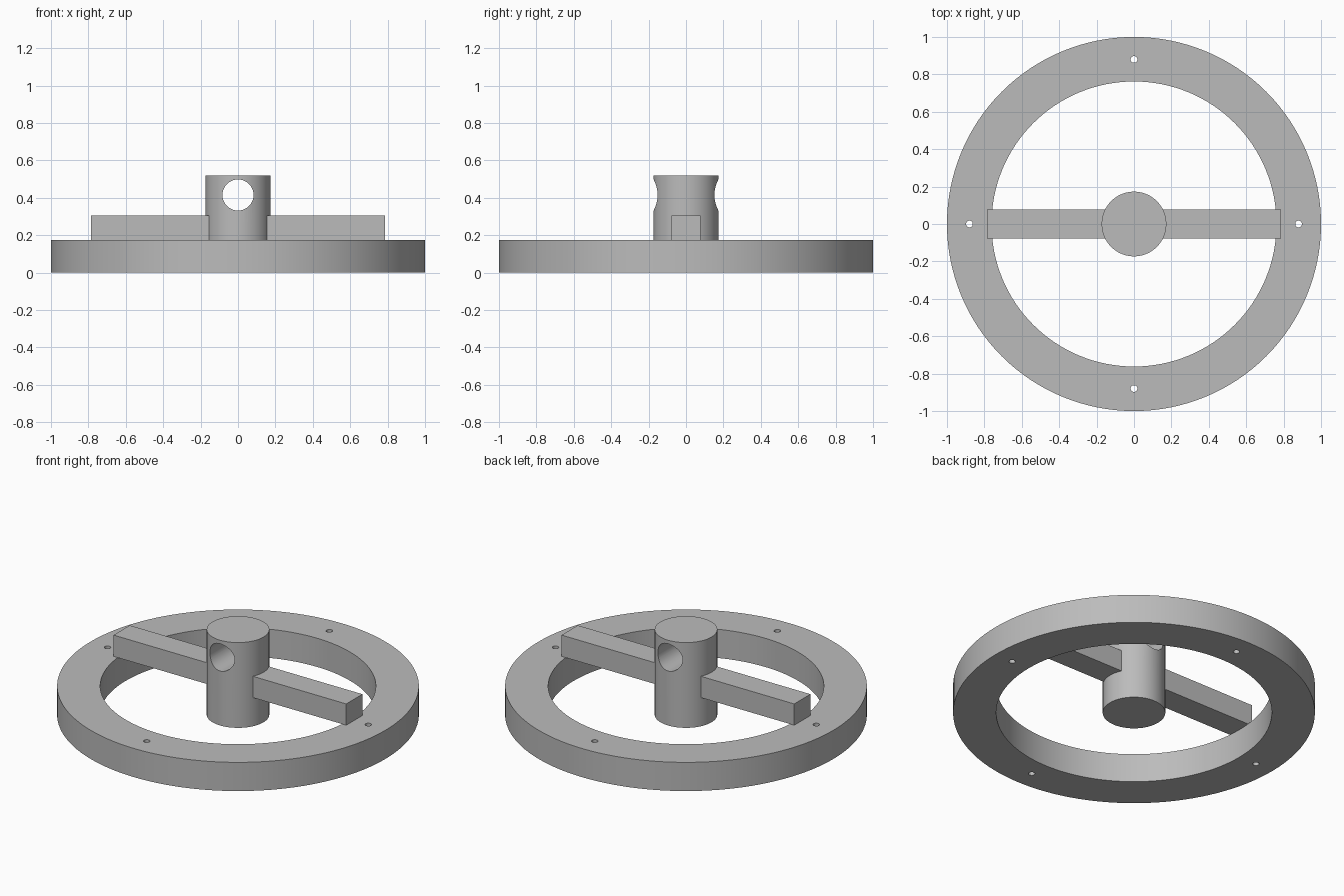
import bpy
import bmesh
import math
from mathutils import Matrix, Vector

if "Cube" in bpy.data.objects:
    bpy.data.objects.remove(bpy.data.objects["Cube"], do_unlink=True)

RING_HEIGHT = 0.175
HUB_HEIGHT = 0.52

grey = bpy.data.materials.new("plain grey")
grey.use_nodes = True
grey.diffuse_color = (0.5, 0.5, 0.5, 1)
grey.node_tree.nodes["Principled BSDF"].inputs["Base Color"].default_value = (0.5, 0.5, 0.5, 1)


def add_object(name, bm):
    mesh = bpy.data.meshes.new(name)
    bm.to_mesh(mesh)
    bm.free()
    mesh.materials.append(grey)
    obj = bpy.data.objects.new(name, mesh)
    bpy.context.collection.objects.link(obj)
    return obj


def cylinder(name, radius, depth, centre, segments=96, along_y=False):
    bm = bmesh.new()
    turn = Matrix.Rotation(math.pi / 2 if along_y else 0, 4, "X")
    bmesh.ops.create_cone(bm, cap_ends=True, segments=segments, radius1=radius,
                          radius2=radius, depth=depth,
                          matrix=Matrix.Translation(centre) @ turn)
    return add_object(name, bm)


def select_only(obj):
    bpy.ops.object.select_all(action="DESELECT")
    obj.select_set(True)
    bpy.context.view_layer.objects.active = obj


def cut(target, cutter):
    cutter.hide_render = True
    mod = target.modifiers.new("cut", "BOOLEAN")
    mod.operation = "DIFFERENCE"
    mod.solver = "EXACT"
    mod.object = cutter
    select_only(target)
    bpy.ops.object.modifier_apply(modifier=mod.name)
    bpy.data.objects.remove(cutter, do_unlink=True)


def smooth(obj):
    select_only(obj)
    bpy.ops.object.shade_smooth_by_angle(angle=math.radians(30))


# Flat base ring with four small screw holes
middle = RING_HEIGHT / 2
ring = cylinder("base_ring", 1, RING_HEIGHT, (0, 0, middle), 128)
cut(ring, cylinder("opening_cutter", 0.762, 1, (0, 0, middle), 128))
for i in range(4):
    spot = Matrix.Rotation(i * math.pi / 2, 3, "Z") @ Vector((0.88, 0, middle))
    cut(ring, cylinder("screw_hole_cutter", 0.018, 1, spot, 24))
smooth(ring)

# Central hub with a round hole running front to back
hub = cylinder("hub", 0.173, HUB_HEIGHT, (0, 0, HUB_HEIGHT / 2))
cut(hub, cylinder("cross_hole_cutter", 0.083, 1, (0, 0, 0.415), 64, along_y=True))
smooth(hub)

# Crossbar resting on the ring and passing through the hub
bm = bmesh.new()
bmesh.ops.create_cube(bm, size=1, matrix=Matrix.Translation((0, 0, 0.24))
                      @ Matrix.Diagonal((1.57, 0.156, 0.13, 1)))
add_object("crossbar", bm)
